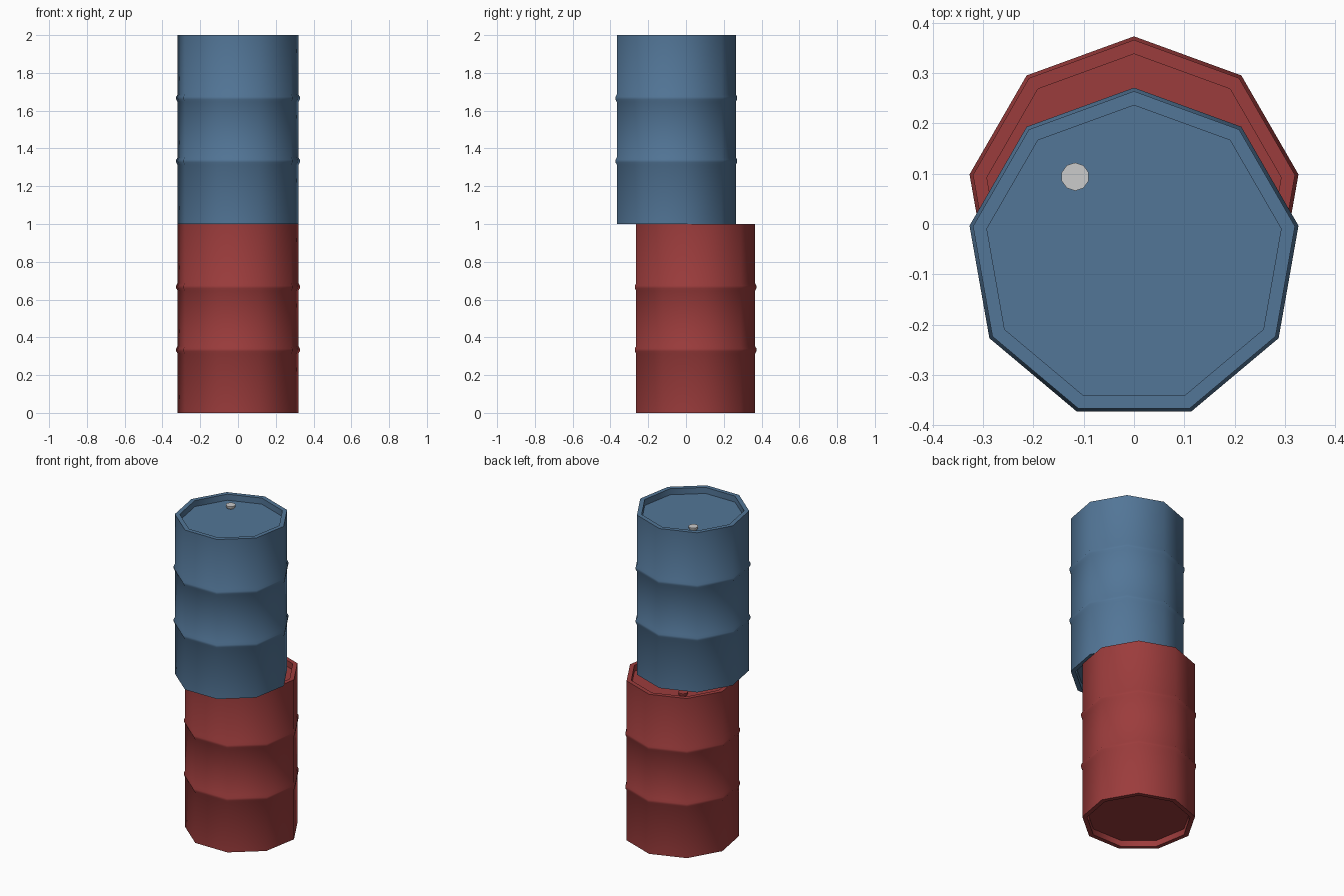
import bpy, bmesh
from math import cos, sin, radians

if "Cube" in bpy.data.objects:
    bpy.data.objects.remove(bpy.data.objects["Cube"])

SIDES = 9


def material(name, rgb):
    m = bpy.data.materials.new(name)
    m.diffuse_color = (*rgb, 1)
    m.use_nodes = True
    m.node_tree.nodes["Principled BSDF"].inputs["Base Color"].default_value = m.diffuse_color
    return m


def lathe(name, profile, sides, loc, mat=None, angle=50):
    """Closed solid from (radius, height) rings, capped at both ends."""
    bm = bmesh.new()
    rings = []
    for r, z in profile:
        angs = [radians(90 + 360 * i / sides) for i in range(sides)]
        rings.append([bm.verts.new((r * cos(a), r * sin(a), z)) for a in angs])
    for low, high in zip(rings, rings[1:]):
        for i in range(sides):
            j = (i + 1) % sides
            bm.faces.new((low[i], low[j], high[j], high[i]))
    bm.faces.new(rings[0][::-1])
    bm.faces.new(rings[-1])
    bmesh.ops.recalc_face_normals(bm, faces=bm.faces)
    me = bpy.data.meshes.new(name)
    bm.to_mesh(me)
    bm.free()
    ob = bpy.data.objects.new(name, me)
    ob.location = loc
    bpy.context.collection.objects.link(ob)
    if mat:
        me.materials.append(mat)
    bpy.ops.object.select_all(action='DESELECT')
    ob.select_set(True)
    bpy.context.view_layer.objects.active = ob
    bpy.ops.object.shade_smooth_by_angle(angle=radians(angle))
    return ob


# Drum profile: recessed base, outer wall with two rolling hoops, recessed lid
R, R_HOOP, R_IN, DEPTH = 0.325, 0.332, 0.297, 0.038
profile = [(R_IN, DEPTH), (R_IN, 0), (R, 0)]
for z in (1 / 3, 2 / 3):
    profile += [(R, z - 0.02), (R_HOOP, z - 0.007), (R_HOOP, z + 0.007), (R, z + 0.02)]
profile += [(R, 1), (R_IN, 1), (R_IN, 1 - DEPTH)]

# Tapered bung cap on the lid
bung = [(0.021, 0), (0.028, 0.012), (0.028, 0.02)]

red = material("red_paint", (0.33, 0.045, 0.045))
blue = material("blue_paint", (0.085, 0.18, 0.31))

for tag, y, z, paint, cap in (("lower", 0.041, 0, red, red),
                              ("upper", -0.061, 1, blue, None)):
    lathe(tag + "_drum", profile, SIDES, (0, y, z), paint)
    lathe(tag + "_bung", bung, 10, (-0.117, y + 0.155, z + 1 - DEPTH), cap)
